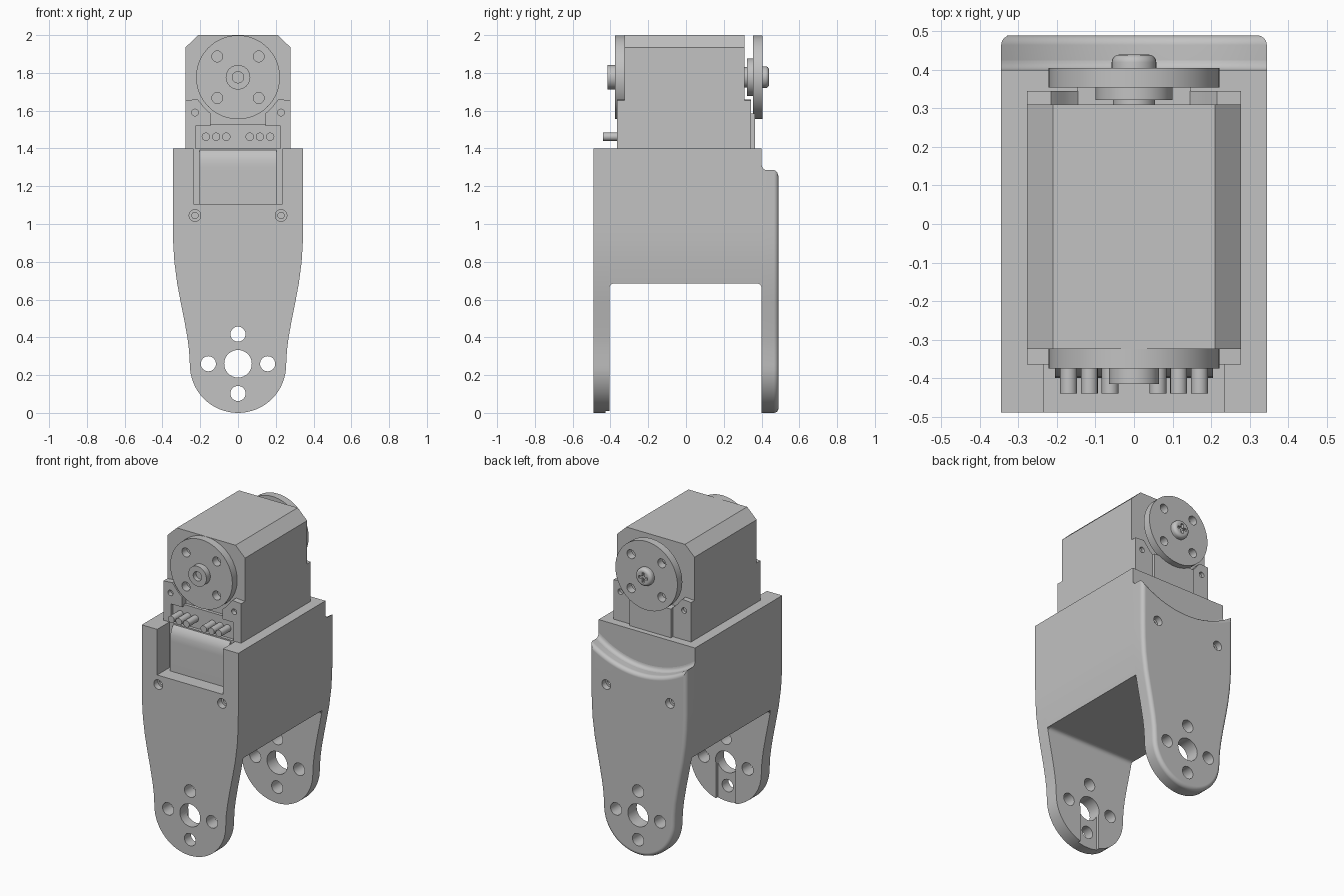
import bpy, bmesh, math
from mathutils import Matrix, Vector

if "Cube" in bpy.data.objects:
    bpy.data.objects.remove(bpy.data.objects["Cube"], do_unlink=True)

grey = bpy.data.materials.new("plain grey")
grey.use_nodes = True
shade = (0.54, 0.54, 0.54, 1)
grey.diffuse_color = shade
grey.node_tree.nodes["Principled BSDF"].inputs["Base Color"].default_value = shade

AXIS_Z = 1.777   # height of the servo output axis
PIVOT_Z = 0.26   # height of the lower pivot holes
FLOOR_Z = 0.685  # underside of the bracket body


def finish(name, bm):
    bmesh.ops.recalc_face_normals(bm, faces=bm.faces)
    mesh = bpy.data.meshes.new(name)
    bm.to_mesh(mesh)
    bm.free()
    mesh.materials.append(grey)
    ob = bpy.data.objects.new(name, mesh)
    bpy.context.collection.objects.link(ob)
    return ob


def extrude_y(bm, face, dist):
    new = bmesh.ops.extrude_face_region(bm, geom=[face])["geom"]
    bmesh.ops.translate(bm, vec=(0, dist, 0),
                        verts=[v for v in new if isinstance(v, bmesh.types.BMVert)])


def prism_bm(points, y0, y1, round_back=0):
    """Extrude an (x, z) outline along y, optionally rounding the back rim."""
    bm = bmesh.new()
    extrude_y(bm, bm.faces.new([bm.verts.new((x, y0, z)) for x, z in points]), y1 - y0)
    if round_back:
        rim = [e for e in bm.edges if all(abs(v.co.y - y1) < 1e-5 for v in e.verts)]
        bmesh.ops.bevel(bm, geom=rim, offset=round_back, segments=4,
                        profile=0.5, affect='EDGES')
    return bm


def prism(name, points, y0, y1, round_back=0):
    return finish(name, prism_bm(points, y0, y1, round_back))


def box(name, x0, x1, y0, y1, z0, z1):
    return prism(name, [(x0, z0), (x1, z0), (x1, z1), (x0, z1)], y0, y1)


def side_prism(name, points, half_width):
    """Extrude a (y, z) outline along x."""
    bm = prism_bm(points, -half_width, half_width)
    for v in bm.verts:
        v.co = Vector((v.co.y, v.co.x, v.co.z))
    return finish(name, bm)


def rod(name, x, z, y0, y1, r, sides=32):
    """Cylinder along y."""
    bm = bmesh.new()
    m = Matrix.Translation((x, (y0 + y1) / 2, z)) @ Matrix.Rotation(-math.pi / 2, 4, 'X')
    bmesh.ops.create_cone(bm, cap_ends=True, segments=sides, radius1=r,
                          radius2=r, depth=y1 - y0, matrix=m)
    return finish(name, bm)


def cut(ob, *cutters):
    for c in cutters:
        c.hide_render = True
        mod = ob.modifiers.new("cut", 'BOOLEAN')
        mod.operation, mod.solver, mod.object = 'DIFFERENCE', 'EXACT', c
        bpy.context.view_layer.objects.active = ob
        bpy.ops.object.modifier_apply(modifier=mod.name)
        bpy.data.objects.remove(c, do_unlink=True)


def mirrored(points):
    return points + [(-x, z) for x, z in reversed(points) if x > 1e-4]


# Bracket outline: rounded foot, tapering up to straight sides
foot = []
for i in range(17):
    a = math.pi / 2 * i / 16
    foot.append((0.255 * math.sin(a), 0.255 - 0.255 * math.cos(a)))
sides = [(0.259, 0.33), (0.268, 0.4), (0.286, 0.5), (0.306, 0.6), (0.322, FLOOR_Z),
         (0.337, 0.8), (0.343, 0.9), (0.345, 1.0)]

# Front plate, then its part above the floor drawn back into the bracket body
bm = prism_bm(mirrored(foot + sides + [(0.345, 1.4)]), -0.49, -0.405)
floor = [v for v in bm.verts if abs(v.co.z - FLOOR_Z) < 1e-5 and v.co.y > -0.45]
bmesh.ops.connect_verts(bm, verts=floor)
upper = [f for f in bm.faces if all(v.co.y > -0.45 for v in f.verts)
         and f.calc_center_median().z > FLOOR_Z]
extrude_y(bm, upper[0], 0.805)
bmesh.ops.dissolve_limit(bm, angle_limit=0.001, verts=bm.verts, edges=bm.edges)
body = finish("bracket_body", bm)
cut(body, box("window_cutter", -0.235, 0.235, -0.6, -0.365, 1.105, 1.5),
    box("slot_cutter", -0.07, 0.07, -0.425, -0.39, -0.1, PIVOT_Z))

# Fillets where the legs meet the floor
for name, wall, s in (("front_fillet", -0.405, 1), ("back_fillet", 0.40, -1)):
    curve = [(wall + s * 0.025 * (1 - math.cos(math.pi / 10 * i)),
              FLOOR_Z - 0.025 * (1 - math.sin(math.pi / 10 * i))) for i in range(6)]
    side_prism(name, curve + [(wall, FLOOR_Z)], 0.316)


def scoop(x, r=0.6):
    """Height of an arc hanging below the servo axis."""
    return AXIS_Z - math.sqrt(r * r - x * x)


# Back leg, its top scooped around the servo axis
arc = [(0.345 * (1 - i / 12), scoop(0.345 * (1 - i / 12))) for i in range(13)]
back_leg = prism("back_leg", mirrored(foot + sides + arc), 0.40, 0.49, round_back=0.025)

# Cove between the back leg's scooped top and the body
bm = bmesh.new()
rows = []
for t in range(6):
    a = math.pi / 2 * t / 5
    r, y = 0.6 - 0.025 * (1 - math.sin(a)), 0.40 + 0.025 * (1 - math.cos(a))
    rows.append([bm.verts.new((x, y, scoop(x, r)))
                 for x in [0.345 * i / 12 for i in range(-12, 13)]])
rows.append([bm.verts.new((v.co.x, 0.40, v.co.z)) for v in rows[-1]])
for p, q in zip(rows, rows[1:] + rows[:1]):
    for i in range(24):
        bm.faces.new((p[i], p[i + 1], q[i + 1], q[i]))
for end in (0, 24):
    bm.faces.new([row[end] for row in rows])
finish("back_cove", bm)

# Pivot holes and stepped screw recesses on both legs
for leg, y0, y1, s in ((body, -0.6, -0.35, -1), (back_leg, 0.35, 0.6, 1)):
    cut(leg, rod("pivot_cutter", 0, PIVOT_Z, y0, y1, 0.073))
    for dx, dz in ((1, 0), (-1, 0), (0, 1), (0, -1)):
        cut(leg, rod("bolt_cutter", 0.157 * dx, PIVOT_Z + 0.157 * dz, y0, y1, 0.04))
    for x in (-0.228, 0.228):
        for depth, r in ((0.45, 0.031), (0.42, 0.017)):
            near, far = sorted((s * depth, s * 0.52))
            cut(leg, rod("recess_cutter", x, 1.045, near, far, r, 20))

# Servo case with chamfered top
prism("servo_case", mirrored([(0.278, 1.2), (0.278, 1.935), (0.21, 2.0)]), -0.325, 0.31)
prism("servo_front_step", mirrored([(0.225, 1.2), (0.225, 1.53)]), -0.345, -0.32)
prism("servo_back_step", mirrored([(0.148, 1.2), (0.148, 1.585)]), 0.30, 0.365)

# Corner lugs, hollowed around the discs; the front ones are notched for the connector
lug = [(0.278, 1.2), (0.278, 1.655), (0.215, 1.66)]
lug += [(x, scoop(x, 0.24)) for x in (0.2, 0.182, 0.164, 0.145)]
notch = [(0.145, 1.52), (0.225, 1.52), (0.225, 1.2)]
for s, side in ((1, "left"), (-1, "right")):
    for end, y0, y1, hole, tail in (("front", -0.365, -0.32, (-0.38, -0.335), notch),
                                    ("back", 0.30, 0.345, (0.325, 0.36), [(0.145, 1.2)])):
        ob = prism(f"{end}_{side}_lug", [(x * s, z) for x, z in lug + tail], y0, y1)
        cut(ob, rod("lug_cutter", 0.228 * s, 1.59, *hole, 0.018, 20))

# Cable cover in the window, and connector pins above it
side_prism("cable_cover", [(-0.3, 1.1), (-0.40, 1.1), (-0.40, 1.3), (-0.397, 1.34),
                           (-0.387, 1.37), (-0.37, 1.39), (-0.34, 1.4), (-0.3, 1.4)], 0.205)
for s in (-1, 1):
    for i in range(3):
        rod("connector_pin", s * (0.062 + 0.054 * i), 1.462, -0.44, -0.33, 0.022, 20)

# Front and back output discs
for name, y0, y1 in (("front_disc", -0.375, -0.325), ("back_disc", 0.355, 0.405)):
    disc = rod(name, 0, AXIS_Z, y0, y1, 0.222, 64)
    for sx in (-1, 1):
        for sz in (-1, 1):
            cut(disc, rod("disc_cutter", 0.11 * sx, AXIS_Z + 0.11 * sz,
                          y0 - 0.1, y1 + 0.1, 0.029, 20))
hub = rod("front_hub", 0, AXIS_Z, -0.415, -0.37, 0.065)
cut(hub, rod("hub_cutter", 0, AXIS_Z, -0.5, -0.385, 0.03))
rod("back_hub", 0, AXIS_Z, 0.322, 0.36, 0.1, 48)
rod("back_shaft", 0, AXIS_Z, 0.30, 0.33, 0.055)

# Domed screw with a cross recess
ring = [(0.058 * math.cos(math.tau * i / 32), AXIS_Z + 0.058 * math.sin(math.tau * i / 32))
        for i in range(32)]
screw = prism("back_screw", ring, 0.40, 0.44, round_back=0.02)
cut(screw, box("cross_cutter", -0.032, 0.032, 0.425, 0.5, AXIS_Z - 0.008, AXIS_Z + 0.008),
    box("cross_cutter", -0.008, 0.008, 0.425, 0.5, AXIS_Z - 0.032, AXIS_Z + 0.032))

# Smooth shading with sharp creases and flat large faces
for ob in bpy.context.collection.objects:
    if ob.type == 'MESH' and grey.name in ob.data.materials:
        bpy.ops.object.select_all(action='DESELECT')
        ob.select_set(True)
        bpy.context.view_layer.objects.active = ob
        bpy.ops.object.shade_smooth_by_angle(angle=math.radians(30))
        ob.modifiers.new("flat_faces", 'WEIGHTED_NORMAL').keep_sharp = True
